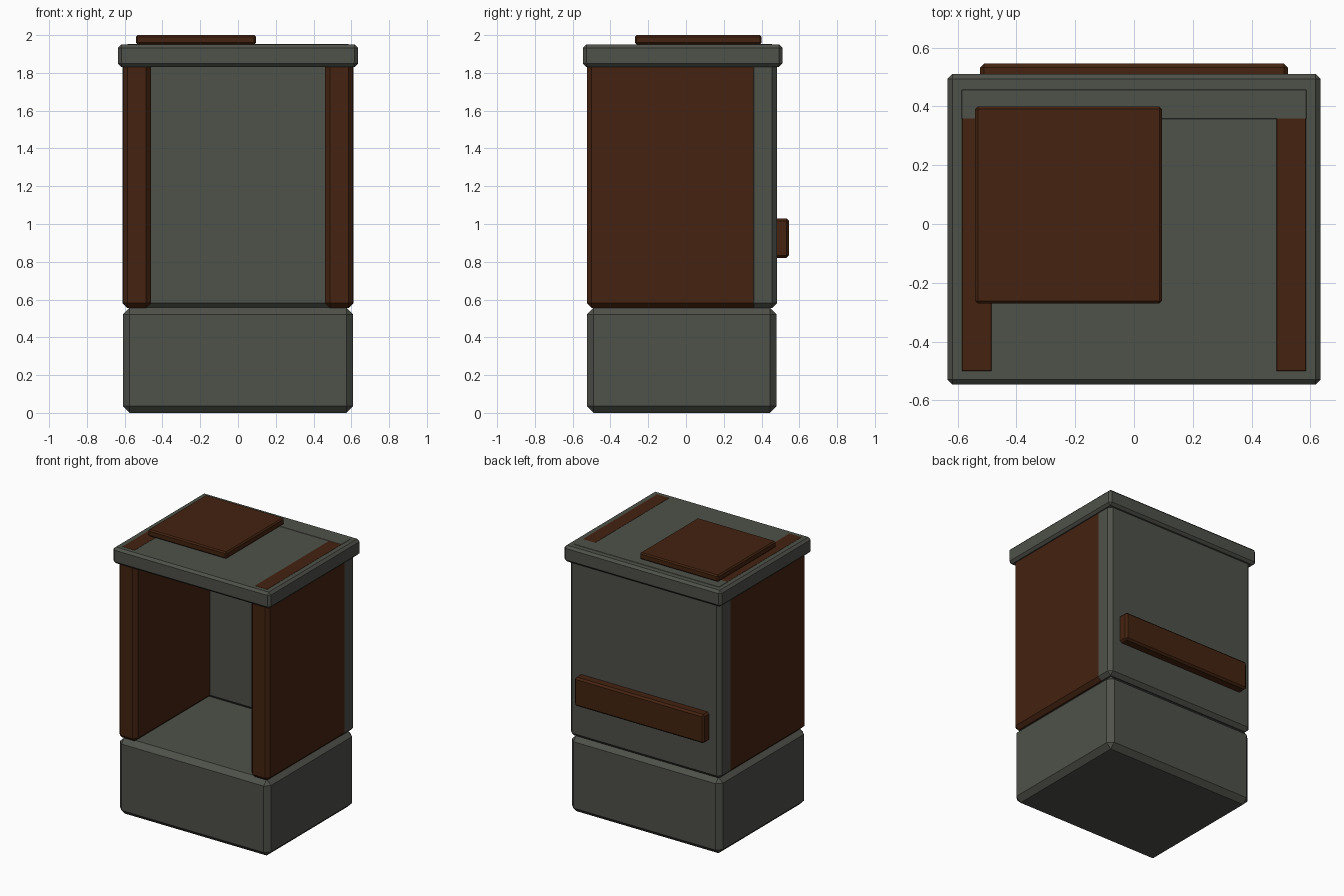
import bpy
import bmesh
from mathutils import Vector

default = bpy.data.objects.get("Cube")
if default:
    bpy.data.objects.remove(default, do_unlink=True)


def make_material(name, rgb):
    mat = bpy.data.materials.new(name)
    mat.use_nodes = True
    color = (*rgb, 1.0)
    mat.diffuse_color = color
    mat.node_tree.nodes["Principled BSDF"].inputs["Base Color"].default_value = color
    return mat


def chamfered_box(name, x, y, z, chamfer, mat):
    """Flat-shaded box spanning the given ranges, with one-segment chamfers."""
    ranges = (x, y, z)
    size = Vector([b - a for a, b in ranges])
    center = Vector([(a + b) / 2 for a, b in ranges])
    mesh = bpy.data.meshes.new(name)
    bm = bmesh.new()
    bmesh.ops.create_cube(bm, size=1)
    bmesh.ops.scale(bm, vec=size, verts=bm.verts)
    bmesh.ops.bevel(bm, geom=bm.edges[:], offset=chamfer, segments=1,
                    affect='EDGES', clamp_overlap=True)
    bm.to_mesh(mesh)
    bm.free()
    mesh.materials.append(mat)
    obj = bpy.data.objects.new(name, mesh)
    obj.location = center
    bpy.context.collection.objects.link(obj)
    return obj


grey = make_material("grey green paint", (0.077, 0.082, 0.067))
brown = make_material("dark brown wood", (0.058, 0.0165, 0.005))

# Solid plinth
chamfered_box("base", (-0.61, 0.61), (-0.525, 0.48), (0, 0.557), 0.036, grey)

# Side walls, reaching up to lie flush in the roof
for side, name in ((1, "left_wall"), (-1, "right_wall")):
    x = sorted((side * 0.46, side * 0.61))
    chamfered_box(name, x, (-0.525, 0.479), (0.556, 1.951), 0.026, brown)

# Back wall, a hair larger so that it covers the ends of the side walls
chamfered_box("back_wall", (-0.611, 0.611), (0.333, 0.481), (0.555, 1.952), 0.026, grey)

# Overhanging roof slab and the off-centre hatch on it
chamfered_box("roof", (-0.635, 0.635), (-0.545, 0.51), (1.832, 1.95), 0.017, grey)
chamfered_box("roof_hatch", (-0.54, 0.095), (-0.27, 0.40), (1.951, 2.0), 0.009, brown)

# Plank across the back
chamfered_box("back_plank", (-0.523, 0.523), (0.45, 0.545), (0.82, 1.03), 0.013, brown)
